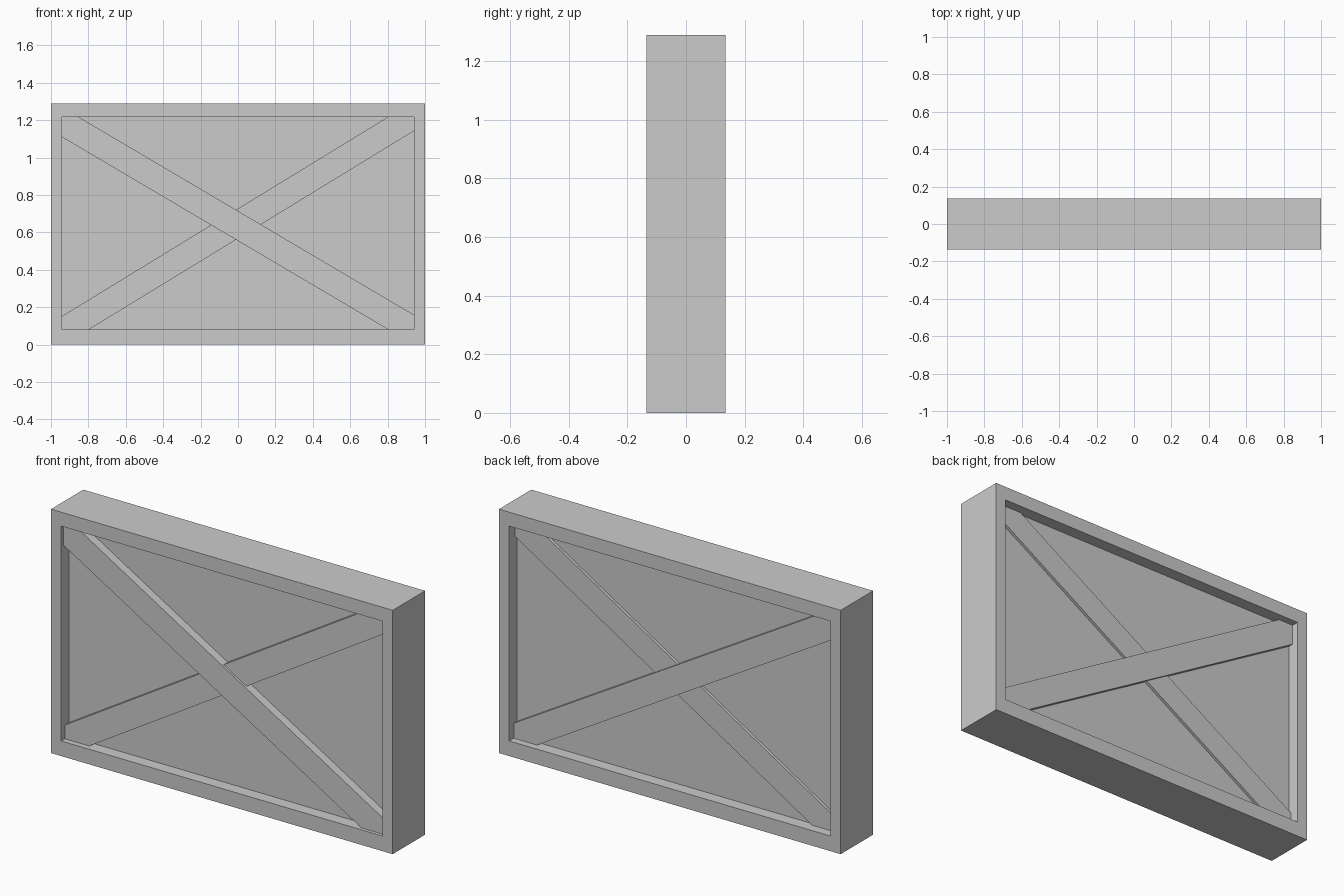
import bpy
import bmesh
from mathutils import Vector

cube = bpy.data.objects.get("Cube")
if cube:
    bpy.data.objects.remove(cube, do_unlink=True)

grey = bpy.data.materials.new("plain grey")
grey.use_nodes = True
colour = (0.6, 0.6, 0.6, 1)
grey.diffuse_color = colour
grey.node_tree.nodes["Principled BSDF"].inputs["Base Color"].default_value = colour

WIDTH, HEIGHT, DEPTH = 2.0, 1.29, 0.27
INNER_X, LOW, HIGH = 0.94, 0.08, 1.216   # edges of the opening
RECESS = 0.065


def add_object(name, bm):
    bmesh.ops.recalc_face_normals(bm, faces=bm.faces)
    mesh = bpy.data.meshes.new(name)
    bm.to_mesh(mesh)
    bm.free()
    mesh.materials.append(grey)
    obj = bpy.data.objects.new(name, mesh)
    bpy.context.collection.objects.link(obj)
    return obj


def prism(bm, outline, front, back):
    """Extrude an x-z outline from front to back along y."""
    face = bm.faces.new([bm.verts.new((x, front, z)) for x, z in outline])
    result = bmesh.ops.extrude_face_region(bm, geom=[face])
    verts = [v for v in result["geom"] if isinstance(v, bmesh.types.BMVert)]
    bmesh.ops.translate(bm, verts=verts, vec=(0, back - front, 0))


def rectangle(x, low, high):
    return [(-x, low), (x, low), (x, high), (-x, high)]


# Frame with a recessed panel on both faces
bm = bmesh.new()
prism(bm, rectangle(WIDTH / 2, 0, HEIGHT), -DEPTH / 2, DEPTH / 2)
bmesh.ops.recalc_face_normals(bm, faces=bm.faces)
for face in [f for f in bm.faces if abs(f.normal.y) > 0.9]:
    side = 1 if face.normal.y > 0 else -1
    bmesh.ops.inset_region(bm, faces=[face], thickness=0.05)
    for v in face.verts:
        v.co.x = INNER_X if v.co.x > 0 else -INNER_X
        v.co.z = HIGH if v.co.z > HEIGHT / 2 else LOW
    inner = bmesh.ops.extrude_face_region(bm, geom=[face])["geom"]
    bmesh.ops.translate(bm, verts=[g for g in inner if isinstance(g, bmesh.types.BMVert)],
                        vec=(0, -side * RECESS, 0))
    if face.is_valid:
        bm.faces.remove(face)
add_object("frame_and_panel", bm)


# Diagonal braces running through the panel, trimmed just inside the frame
def brace(name, slope, middle, front, back):
    bm = bmesh.new()
    half = 0.08
    outline = [(x, middle + slope * x + dz)
               for x, dz in ((-1.2, -half), (1.2, -half), (1.2, half), (-1.2, half))]
    prism(bm, outline, front, back)
    tuck = 0.01
    trims = [((INNER_X + tuck, 0, 0), (1, 0, 0)), ((-INNER_X - tuck, 0, 0), (-1, 0, 0)),
             ((0, 0, HIGH + tuck), (0, 0, 1)), ((0, 0, LOW - tuck), (0, 0, -1))]
    for point, normal in trims:
        bmesh.ops.bisect_plane(bm, geom=bm.verts[:] + bm.edges[:] + bm.faces[:],
                               plane_co=Vector(point), plane_no=Vector(normal),
                               clear_outer=True)
        bmesh.ops.holes_fill(bm, edges=[e for e in bm.edges if e.is_boundary])
    add_object(name, bm)


brace("falling_brace", -0.59, 0.634, -0.117, 0.097)
brace("rising_brace", 0.611, 0.647, -0.105, 0.085)
